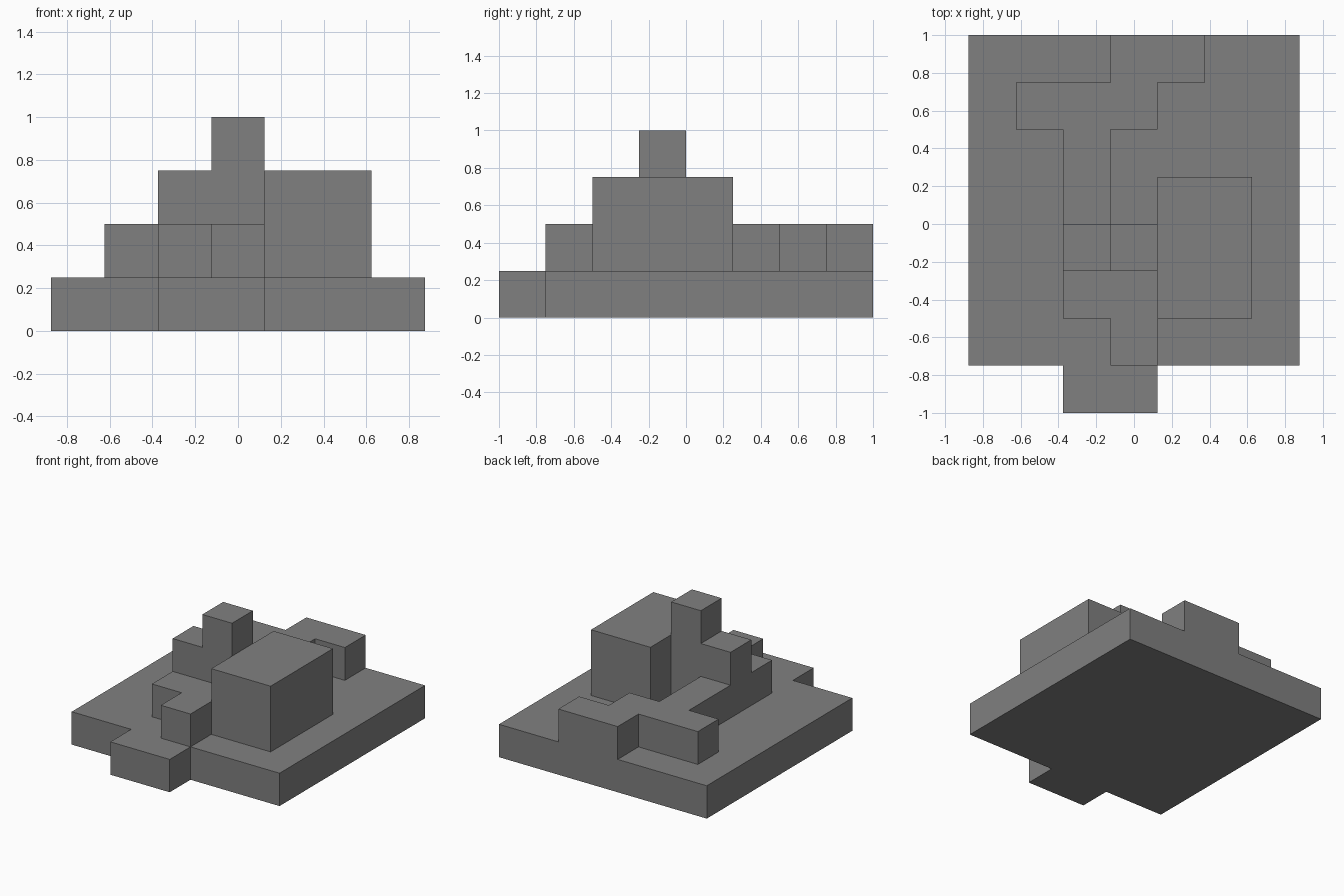
import bpy
import bmesh

CELL = 0.25  # size of one grid block

cube = bpy.data.objects.get("Cube")
if cube:
    bpy.data.objects.remove(cube, do_unlink=True)

# Single flat grey
grey = bpy.data.materials.new("stone_grey")
grey.use_nodes = True
colour = (0.216, 0.216, 0.216, 1)
grey.diffuse_color = colour
grey.node_tree.nodes["Principled BSDF"].inputs["Base Color"].default_value = colour


def prism(name, outline, bottom, top):
    """Extrude an outline, given in grid cells from the front right corner."""
    bm = bmesh.new()
    verts = [bm.verts.new((x * CELL - 0.875, y * CELL - 1, bottom * CELL)) for x, y in outline]
    face = bm.faces.new(verts)
    grown = bmesh.ops.extrude_face_region(bm, geom=[face])
    moved = [v for v in grown["geom"] if isinstance(v, bmesh.types.BMVert)]
    bmesh.ops.translate(bm, verts=moved, vec=(0, 0, (top - bottom) * CELL))
    bmesh.ops.recalc_face_normals(bm, faces=bm.faces)
    mesh = bpy.data.meshes.new(name)
    bm.to_mesh(mesh)
    bm.free()
    mesh.materials.append(grey)
    obj = bpy.data.objects.new(name, mesh)
    bpy.context.collection.objects.link(obj)
    return obj


def block(name, x0, x1, y0, y1, bottom, top):
    return prism(name, [(x0, y0), (x1, y0), (x1, y1), (x0, y1)], bottom, top)


# Base plate with its front step
prism("base_plate", [(0, 1), (2, 1), (2, 0), (4, 0), (4, 1), (7, 1), (7, 8), (0, 8)], 0, 1)

# Low winding wall running from front to back
prism("winding_wall", [
    (5, 8), (5, 7), (4, 7), (4, 6), (3, 6), (3, 3), (4, 3), (4, 1),
    (3, 1), (3, 2), (2, 2), (2, 6), (1, 6), (1, 7), (3, 7), (3, 8)], 1, 2)

# Large block, tower and the tower's shoulder
block("large_block", 4, 6, 2, 5, 1, 3)
block("tower", 3, 4, 3, 4, 1, 4)
block("tower_shoulder", 2, 3, 3, 4, 2, 3)
